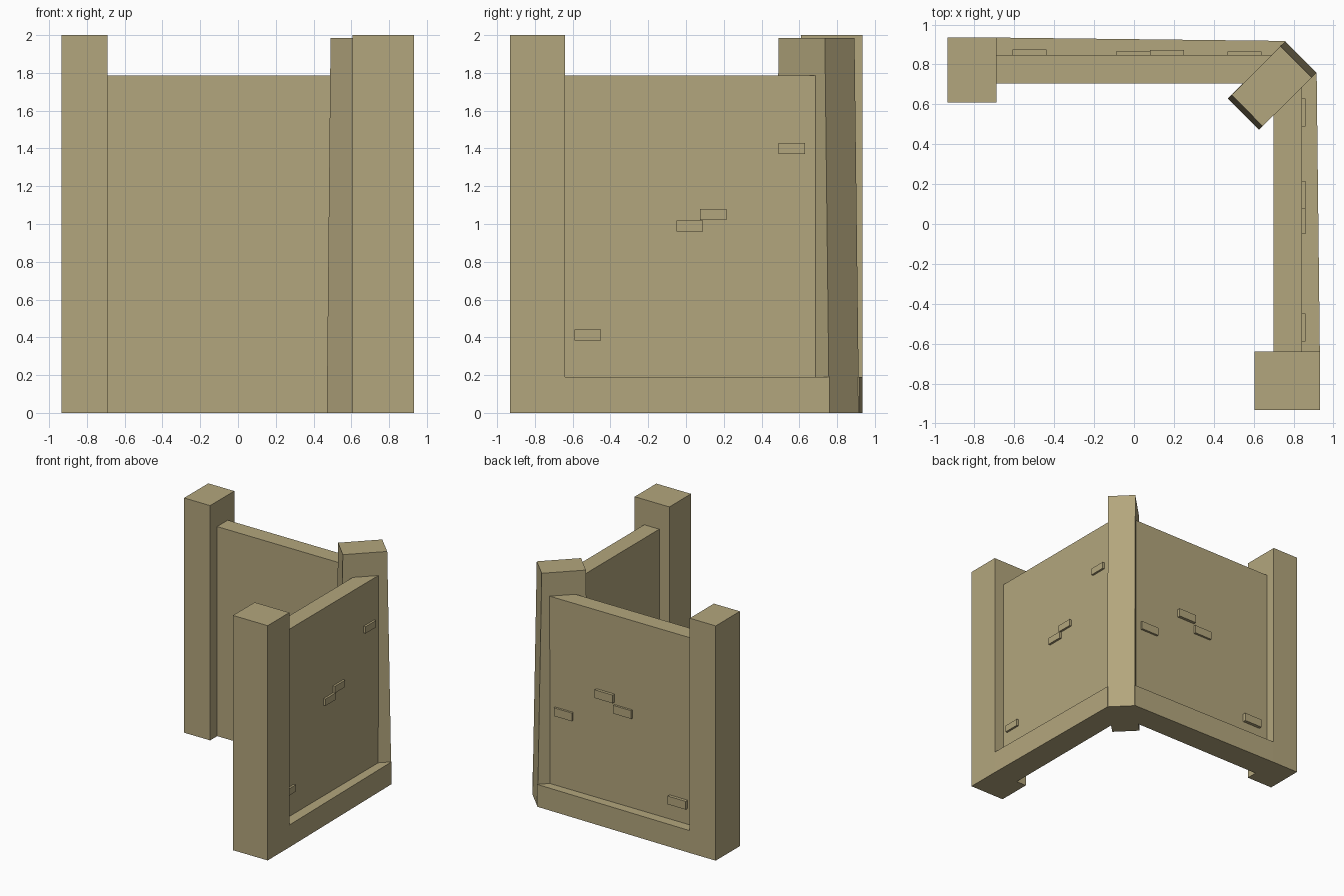
import bpy, bmesh

cube = bpy.data.objects.get("Cube")
if cube:
    bpy.data.objects.remove(cube, do_unlink=True)

# One flat clay colour
COLOUR = (0.45, 0.38, 0.205, 1.0)
clay = bpy.data.materials.new("sandy clay")
clay.use_nodes = True
clay.diffuse_color = COLOUR
clay.node_tree.nodes["Principled BSDF"].inputs["Base Color"].default_value = COLOUR


def loft(name, bottom, top, z0, z1):
    """Solid between two outlines with the same number of corners."""
    bm = bmesh.new()
    low = [bm.verts.new((x, y, z0)) for x, y in bottom]
    high = [bm.verts.new((x, y, z1)) for x, y in top]
    bm.faces.new(low[::-1])
    bm.faces.new(high)
    n = len(low)
    for i in range(n):
        j = (i + 1) % n
        bm.faces.new((low[i], low[j], high[j], high[i]))
    bmesh.ops.recalc_face_normals(bm, faces=bm.faces)
    mesh = bpy.data.meshes.new(name)
    bm.to_mesh(mesh)
    bm.free()
    mesh.materials.append(clay)
    obj = bpy.data.objects.new(name, mesh)
    bpy.context.collection.objects.link(obj)
    return obj


def prism(name, outline, z0, z1):
    return loft(name, outline, outline, z0, z1)


def box(name, x0, x1, y0, y1, z0, z1):
    return prism(name, [(x0, y0), (x1, y0), (x1, y1), (x0, y1)], z0, z1)


# End posts
box("back_end_post", -0.935, -0.69, 0.61, 0.935, 0, 2)
box("side_end_post", 0.605, 0.932, -0.932, -0.64, 0, 2)

# Wall panels
box("back_wall", -0.70, 0.75, 0.705, 0.848, 0, 1.785)
box("side_wall", 0.70, 0.842, -0.65, 0.75, 0, 1.785)

# Low plinths along the outside, narrowing towards the corner
prism("back_plinth", [(-0.70, 0.84), (0.76, 0.84), (0.76, 0.918), (-0.70, 0.935)], 0, 0.19)
prism("side_plinth", [(0.835, -0.65), (0.932, -0.65), (0.916, 0.76), (0.835, 0.76)], 0, 0.19)

# Diagonal corner buttress, tapering upwards
loft("corner_buttress",
     [(0.626, 0.473), (0.916, 0.758), (0.758, 0.916), (0.47, 0.63)],
     [(0.645, 0.49), (0.892, 0.735), (0.735, 0.892), (0.49, 0.648)], 0, 1.985)

# Exposed bricks on the back wall: centre x, centre z, outer face y
for i, (x, z, y) in enumerate([(0.555, 0.82, 0.866), (0.165, 1.08, 0.873),
                               (-0.005, 0.99, 0.866), (-0.525, 0.36, 0.875)]):
    box(f"back_brick_{i + 1}", x - 0.085, x + 0.085, 0.83, y, z - 0.035, z + 0.035)

# Exposed bricks on the side wall: centre y, centre z
for i, (y, z) in enumerate([(0.56, 1.4), (0.145, 1.05), (0.02, 0.99), (-0.52, 0.412)]):
    box(f"side_brick_{i + 1}", 0.825, 0.86, y - 0.07, y + 0.07, z - 0.029, z + 0.029)
